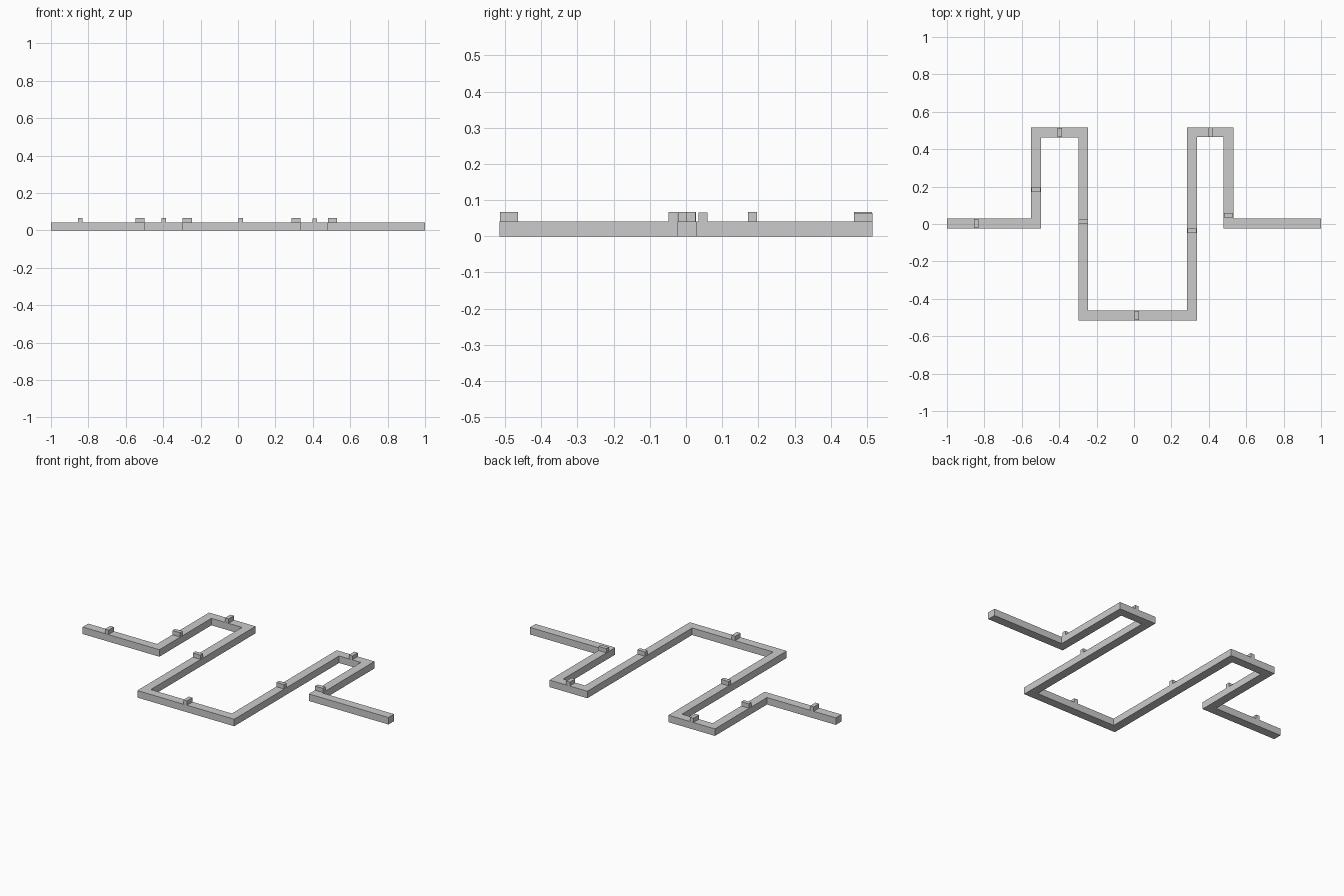
import bpy, bmesh
from mathutils import Vector

if "Cube" in bpy.data.objects:
    bpy.data.objects.remove(bpy.data.objects["Cube"])

HALF = 0.026    # half the wall width
TOP = 0.0415    # wall height


def make_object(name, bm):
    bmesh.ops.recalc_face_normals(bm, faces=bm.faces)
    mesh = bpy.data.meshes.new(name)
    bm.to_mesh(mesh)
    bm.free()
    obj = bpy.data.objects.new(name, mesh)
    bpy.context.collection.objects.link(obj)
    return obj


# Meandering wall: centre line swept with mitred square corners
path = [Vector(p) for p in [
    (-1, 0.003), (-0.524, 0.003), (-0.524, 0.489), (-0.272, 0.489),
    (-0.272, -0.489), (0.31, -0.489), (0.31, 0.490), (0.505, 0.490),
    (0.505, 0.003), (1, 0.003)]]
bm = bmesh.new()
rings = []
for i, p in enumerate(path):
    dirs = []
    if i > 0:
        dirs.append((p - path[i - 1]).normalized())
    if i < len(path) - 1:
        dirs.append((path[i + 1] - p).normalized())
    side = Vector((0, 0))
    for d in dirs:
        side += Vector((-d.y, d.x)) * HALF
    if i in (0, len(path) - 1):
        side = Vector((0, HALF))
    a, b = p + side, p - side
    rings.append([bm.verts.new((q.x, q.y, z))
                  for q, z in ((a, 0), (a, TOP), (b, TOP), (b, 0))])
for r, s in zip(rings, rings[1:]):
    for k in range(4):
        n = (k + 1) % 4
        bm.faces.new((r[k], r[n], s[n], s[k]))
bm.faces.new(rings[0])
bm.faces.new(rings[-1][::-1])
make_object("meander_wall", bm)

# Small blocks on top: centre x, centre y, top z, direction of the wall below
blocks = [
    (-0.843, 0.003, 0.067, "x"), (-0.524, 0.184, 0.067, "y"),
    (-0.398, 0.489, 0.067, "x"), (-0.272, 0.014, 0.067, "y"),
    (0.015, -0.489, 0.067, "x"), (0.310, -0.036, 0.067, "y"),
    (0.411, 0.490, 0.064, "x"), (0.505, 0.047, 0.066, "y")]
for i, (x, y, z, along) in enumerate(blocks):
    sx, sy = (0.024, 0.05) if along == "x" else (0.05, 0.024)
    bm = bmesh.new()
    bmesh.ops.create_cube(bm, size=1)
    bmesh.ops.scale(bm, vec=(sx, sy, z - TOP), verts=bm.verts)
    bmesh.ops.translate(bm, vec=(x, y, (z + TOP) / 2), verts=bm.verts)
    make_object(f"top_block_{i + 1}", bm)
